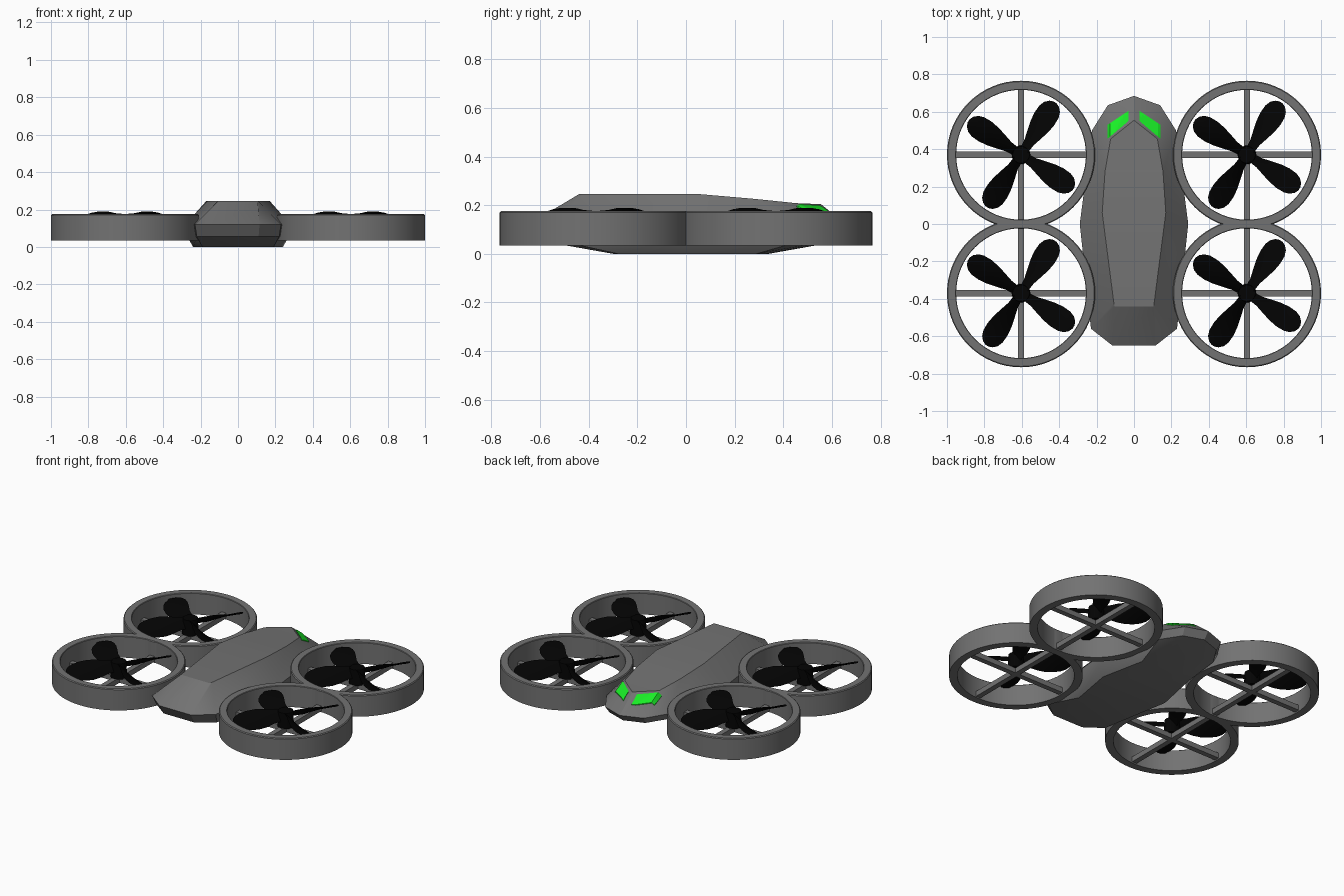
import bpy, bmesh, math
from mathutils import Vector, Matrix
from mathutils.bvhtree import BVHTree

if "Cube" in bpy.data.objects:
    bpy.data.objects.remove(bpy.data.objects["Cube"])


def material(name, color):
    m = bpy.data.materials.new(name)
    m.diffuse_color = color
    m.use_nodes = True
    m.node_tree.nodes["Principled BSDF"].inputs["Base Color"].default_value = m.diffuse_color
    return m


grey = material("dark_grey", (0.17, 0.17, 0.17, 1))
black = material("black", (0.001, 0.001, 0.001, 1))
green = material("green", (0.01, 0.85, 0.02, 1))


def make(name, bm, mat=grey, smooth=None):
    bmesh.ops.recalc_face_normals(bm, faces=bm.faces)
    me = bpy.data.meshes.new(name)
    bm.to_mesh(me)
    bm.free()
    ob = bpy.data.objects.new(name, me)
    bpy.context.collection.objects.link(ob)
    me.materials.append(mat)
    if smooth:
        bpy.context.view_layer.objects.active = ob
        ob.select_set(True)
        bpy.ops.object.shade_smooth_by_angle(angle=math.radians(smooth))
        ob.select_set(False)
    return ob


# Faceted hull: half outlines from tail to nose, stacked from belly to roof
layers = [
    [(.10, -.30, 0), (.19, -.28, 0), (.24, 0, 0), (.18, .29, 0), (.10, .33, 0), (0, .34, 0)],
    [(.11, -.61, .055), (.22, -.53, .055), (.275, 0, .06), (.21, .48, .055), (.13, .605, .055), (0, .65, .055)],
    [(.115, -.65, .12), (.23, -.56, .12), (.29, 0, .11), (.225, .50, .10), (.14, .635, .10), (0, .685, .10)],
    [(.105, -.44, .245), (.108, -.42, .245), (.17, .06, .245), (.155, .28, .226), (.125, .455, .208), (0, .555, .204)],
]
bm = bmesh.new()
rings = []
for half in layers:
    pts = half + [(-x, y, z) for x, y, z in reversed(half[:-1])]
    rings.append([bm.verts.new(p) for p in pts])
n = len(rings[0])
for a, b in zip(rings, rings[1:]):
    for i in range(n):
        j = (i + 1) % n
        bm.faces.new((a[i], a[j], b[j], b[i]))
for ring in (rings[0], rings[-1]):      # belly and roof as cross strips
    for i in range(n // 2 - 1):
        bm.faces.new((ring[i], ring[i + 1], ring[n - 2 - i], ring[n - 1 - i]))
    bm.faces.new((ring[n // 2 - 1], ring[n // 2], ring[n // 2 + 1]))
bmesh.ops.recalc_face_normals(bm, faces=bm.faces)
tree = BVHTree.FromBMesh(bm)
make("hull", bm, smooth=30)

# Green eye lights laid on the nose
for side, label in ((-1, "left"), (1, "right")):
    bm = bmesh.new()
    grid = []
    for i in range(9):
        u = i / 8
        lo, hi = .55 + (.455 - .55) * u, .605 + (.53 - .605) * u
        row = []
        for j in range(7):
            p = Vector((side * (.03 + .112 * u), lo + (hi - lo) * j / 6, 1))
            hit = tree.ray_cast(p, Vector((0, 0, -1)))[0]
            row.append(bm.verts.new(hit + Vector((0, 0, .005))))
        grid.append(row)
    for i in range(8):
        for j in range(6):
            bm.faces.new((grid[i][j], grid[i + 1][j], grid[i + 1][j + 1], grid[i][j + 1]))
    ret = bmesh.ops.extrude_face_region(bm, geom=bm.faces[:])
    for v in ret["geom"]:
        if isinstance(v, bmesh.types.BMVert):
            v.co.z -= .01
    make("eye_light_" + label, bm, green)


def lathe(profile, steps):
    bm = bmesh.new()
    loops = []
    for k in range(steps):
        a = 2 * math.pi * k / steps
        loops.append([bm.verts.new((r * math.cos(a), r * math.sin(a), z)) for r, z in profile])
    for k in range(steps):
        a, b = loops[k], loops[(k + 1) % steps]
        for i in range(len(profile)):
            j = (i + 1) % len(profile)
            bm.faces.new((a[i], b[i], b[j], a[j]))
    return bm


# Blade stations: radius, half width seen from above, pitch in degrees
stations = [(.03, .024, -50), (.08, .029, -48), (.13, .043, -43), (.18, .056, -36), (.23, .063, -29),
            (.275, .061, -24), (.305, .050, -21), (.325, .031, -20), (.334, .010, -20)]


def add_blade(bm, turn):
    rot = Matrix.Rotation(turn, 3, 'Z')
    loops = []
    for r, half, pitch in stations:
        t = math.radians(pitch)
        loop = []
        for f, h in ((-1, 0), (-.4, .005), (.4, .005), (1, 0), (.4, -.003), (-.4, -.003)):
            w = half * f
            p = Vector((r, w - h * math.sin(t), .148 + w * math.tan(t) + h * math.cos(t)))
            loop.append(bm.verts.new(rot @ p))
        loops.append(loop)
    for a, b in zip(loops, loops[1:]):
        for i in range(6):
            j = (i + 1) % 6
            bm.faces.new((a[i], a[j], b[j], b[i]))
    bm.faces.new(loops[0])
    bm.faces.new(loops[-1])


# Four ducted rotors
for sx, sy in ((-1, -1), (1, -1), (-1, 1), (1, 1)):
    place = Vector((sx * .604, sy * .37, 0))
    tag = ("front" if sy < 0 else "back") + ("_left" if sx < 0 else "_right")

    duct = make("duct_" + tag, lathe([(.347, .035), (.396, .035), (.396, .170), (.391, .175),
                                      (.350, .175), (.347, .172)], 64), smooth=35)
    duct.location = place

    bm = bmesh.new()
    for size in ((.72, .034, .034), (.034, .72, .034)):
        mat = Matrix.Translation((0, 0, .06)) @ Matrix.Diagonal((*size, 1))
        bmesh.ops.create_cube(bm, size=1, matrix=mat)
    make("cross_struts_" + tag, bm).location = place

    bm = bmesh.new()
    bmesh.ops.create_cone(bm, cap_ends=True, segments=24, radius1=.05, radius2=.045, depth=.10,
                          matrix=Matrix.Translation((0, 0, .125)))
    for k in range(4):
        add_blade(bm, math.radians(57 + 90 * k))
    make("propeller_" + tag, bm, black, smooth=35).location = place
